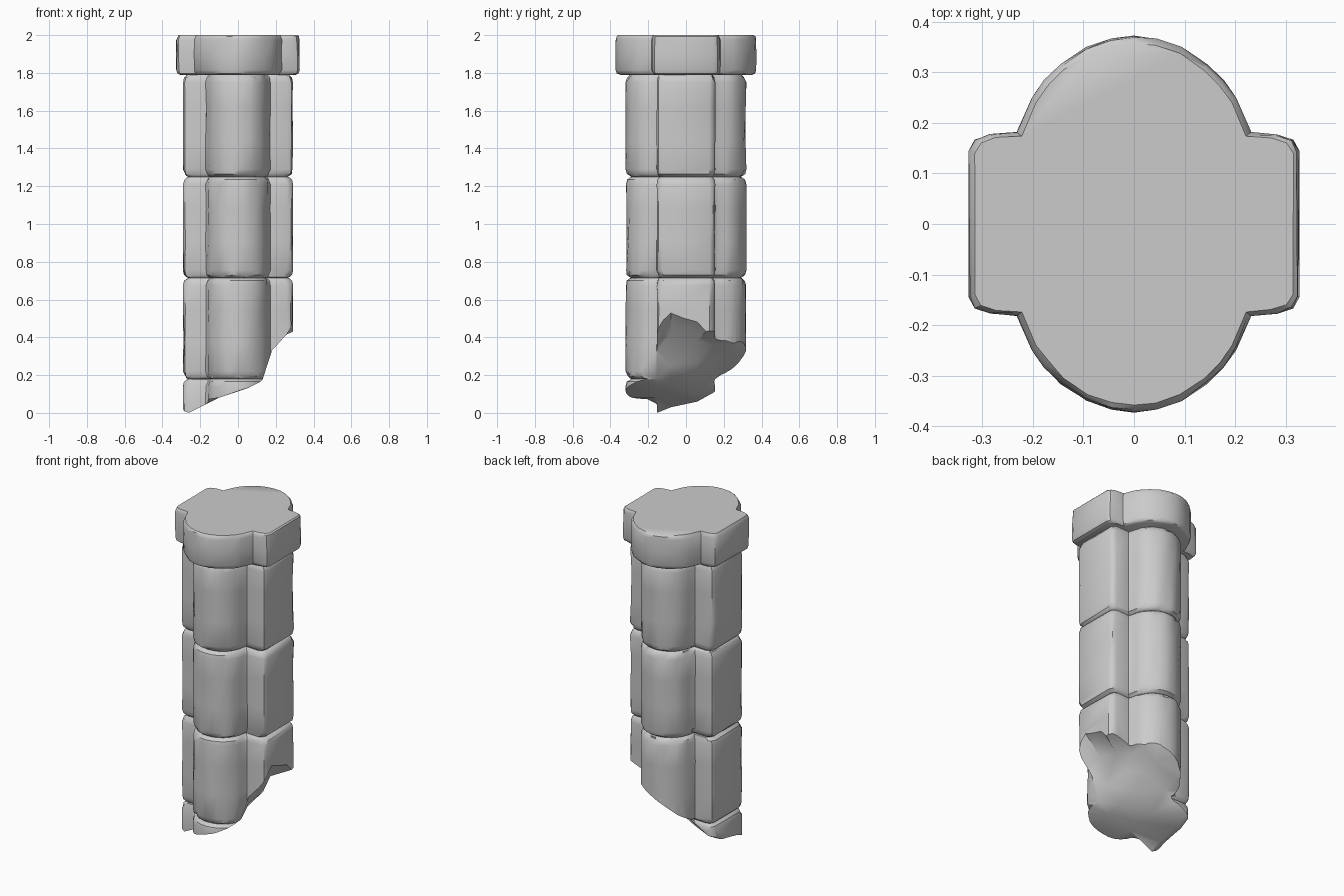
import bpy, bmesh, math, random

if "Cube" in bpy.data.objects:
    bpy.data.objects.remove(bpy.data.objects["Cube"])

random.seed(7)


def mirror_quarter(q):
    """Complete a closed outline from its +x +y quarter (runs from side to back)."""
    half = q + [(-x, y) for x, y in reversed(q) if x > 1e-5]
    return half + [(-x, -y) for x, y in half]


def loft(name, outline, rings, chip):
    """Stack scaled copies of an outline; worn vertices are pulled inward."""
    bm = bmesh.new()
    rows = []
    for z, inset, wear in rings:
        row = []
        for x, y in outline:
            r = math.hypot(x, y)
            k = (r - inset - chip * wear * random.random() ** 3) / r
            row.append(bm.verts.new((x * k, y * k, z)))
        rows.append(row)
    n = len(outline)
    for a, b in zip(rows, rows[1:]):
        for i in range(n):
            j = (i + 1) % n
            bm.faces.new((a[i], a[j], b[j], b[i]))
    bm.faces.new(list(reversed(rows[0])))
    bm.faces.new(rows[-1])
    bmesh.ops.recalc_face_normals(bm, faces=bm.faces)
    return finish(name, bm)


def finish(name, bm):
    me = bpy.data.meshes.new(name)
    bm.to_mesh(me)
    bm.free()
    ob = bpy.data.objects.new(name, me)
    bpy.context.collection.objects.link(ob)
    return ob


def smooth(ob, angle):
    bpy.ops.object.select_all(action='DESELECT')
    ob.select_set(True)
    bpy.context.view_layer.objects.active = ob
    bpy.ops.object.shade_smooth_by_angle(angle=math.radians(angle))


# Shaft: square pier with a half-round column on front and back
R, CY = 0.165, 0.155
quarter = [(0.292, 0.125), (0.282, 0.146), (0.26, CY), (0.172, CY)]
quarter += [(R * math.cos(math.radians(a)), CY + R * math.sin(math.radians(a)))
            for a in range(6, 91, 12)]
rings = [(-0.12, 0, 0)]
joints = [0.18, 0.715, 1.25]
for lo, hi in zip(joints, joints[1:] + [1.79]):
    rings += [(lo - 0.04, 0, 0.4), (lo - 0.015, 0.006, 1), (lo - 0.004, 0.02, 0.5),
              (lo, 0.03, 0), (lo + 0.004, 0.02, 0.5), (lo + 0.015, 0.006, 1),
              (lo + 0.04, 0, 0.4), ((lo + hi) / 2 - 0.08, 0, 0.5),
              ((lo + hi) / 2 + 0.1, 0, 0.5)]
rings += [(1.75, 0, 0.3), (1.775, 0.006, 1), (1.787, 0.02, 0.5), (1.797, 0.03, 0)]
shaft = loft("column_shaft", mirror_quarter(quarter), rings, 0.018)

# Capital: wider slab repeating the shaft outline
cap_quarter = [(0.327, 0.145), (0.315, 0.167), (0.285, 0.178), (0.232, 0.182),
               (0.202, 0.25), (0.178, 0.285), (0.145, 0.317), (0.095, 0.35),
               (0.045, 0.367), (0.0, 0.373)]
cap = loft("capital_slab", mirror_quarter(cap_quarter),
           [(1.79, 0.02, 0.5), (1.797, 0.006, 1), (1.815, 0, 0.4), (1.9, 0, 0.3),
            (1.975, 0, 0.4), (1.993, 0.004, 0.8), (2.0, 0.013, 0.3)], 0.014)

# Broken underside: jagged height field cut away from the shaft
xs = [-0.4, -0.26, -0.1, 0.05, 0.13, 0.18, 0.4]
ys = [-0.4, -0.3, -0.155, -0.08, 0.06, 0.15, 0.24, 0.4]
heights = [
    [.10, .06, .09, .14, .17, .33, .57],
    [.08, .06, .08, .13, .17, .33, .57],
    [.03, .00, .08, .13, .18, .33, .57],
    [.06, .03, .10, .15, .25, .42, .64],
    [.08, .06, .10, .18, .27, .38, .58],
    [.12, .11, .20, .27, .36, .40, .48],
    [.20, .20, .24, .30, .36, .42, .46],
    [.30, .30, .36, .44, .46, .48, .50]]
bm = bmesh.new()
top = [[bm.verts.new((x, y, h)) for x, h in zip(xs, row)]
       for y, row in zip(ys, heights)]
bot = [[bm.verts.new((x, y, -0.3)) for x in xs] for y in ys]
ny, nx = len(ys), len(xs)
for j in range(ny - 1):
    for i in range(nx - 1):
        for g in (top, bot):
            bm.faces.new((g[j][i], g[j][i + 1], g[j + 1][i + 1], g[j + 1][i]))
border = [(0, i) for i in range(nx)] + [(j, nx - 1) for j in range(1, ny)]
border += [(ny - 1, i) for i in range(nx - 2, -1, -1)] + [(j, 0) for j in range(ny - 2, 0, -1)]
for (a, b), (c, d) in zip(border, border[1:] + border[:1]):
    bm.faces.new((top[a][b], bot[a][b], bot[c][d], top[c][d]))
bmesh.ops.recalc_face_normals(bm, faces=bm.faces)
bmesh.ops.triangulate(bm, faces=bm.faces)
cutter = finish("break_cutter", bm)
cutter.hide_render = True

mod = shaft.modifiers.new("break", 'BOOLEAN')
mod.operation = 'DIFFERENCE'
mod.solver = 'EXACT'
mod.object = cutter
bpy.context.view_layer.objects.active = shaft
shaft.select_set(True)
bpy.ops.object.modifier_apply(modifier=mod.name)
bpy.data.objects.remove(cutter)

for part in (shaft, cap):
    smooth(part, 35)
